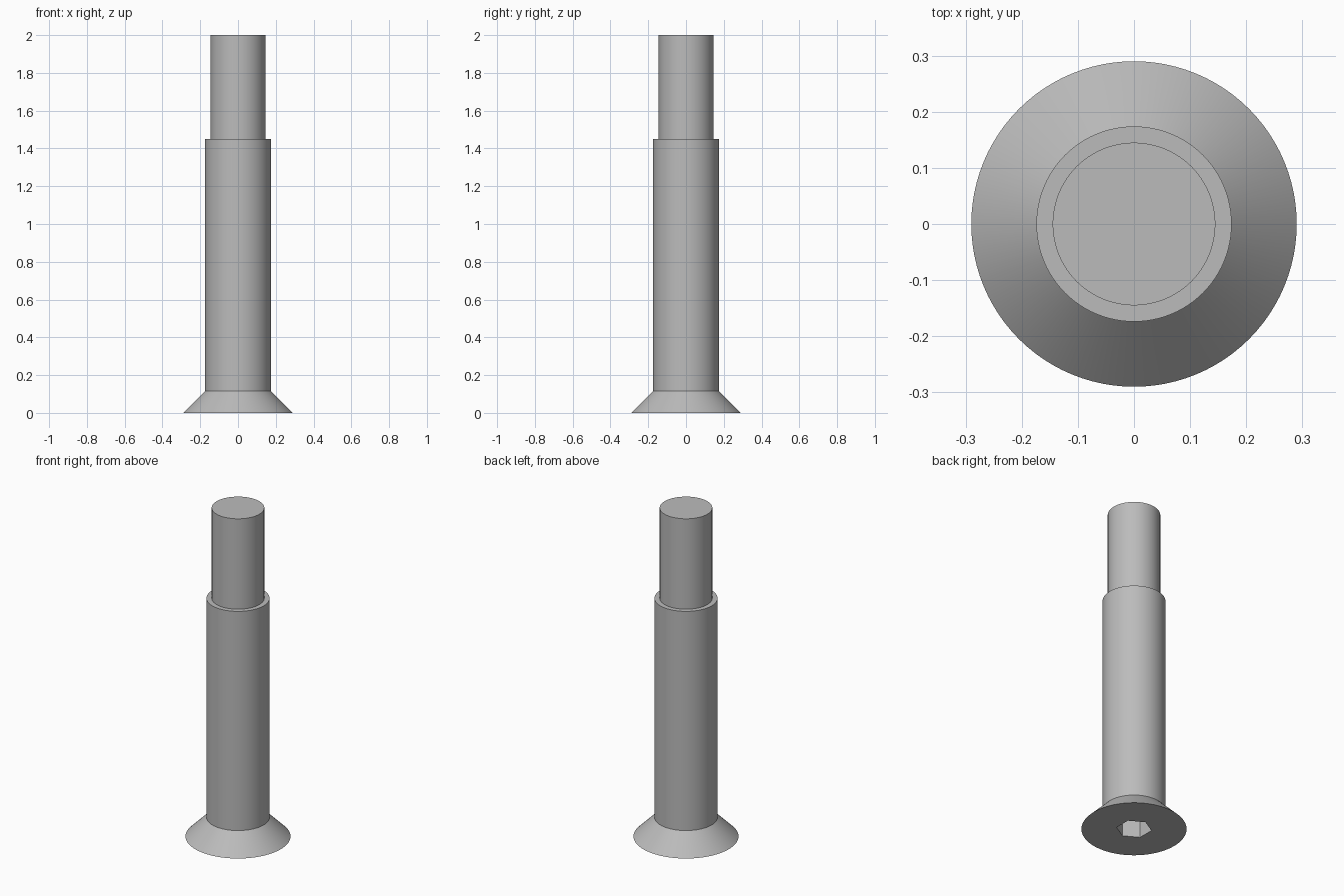
import bpy, bmesh, math
from mathutils import Matrix

cube = bpy.data.objects.get("Cube")
if cube:
    bpy.data.objects.remove(cube, do_unlink=True)

SEGMENTS = 96
HEAD_R, SHOULDER_R, TIP_R = 0.29, 0.174, 0.145
HEAD_H, SHOULDER_TOP, TOTAL_H = 0.116, 1.45, 2.0
SOCKET_R, SOCKET_DEPTH = 0.098, 0.13

steel = bpy.data.materials.new("grey_steel")
steel.use_nodes = True
colour = (0.5, 0.5, 0.5, 1)
steel.diffuse_color = colour
steel.node_tree.nodes["Principled BSDF"].inputs["Base Color"].default_value = colour


def add_object(name, bm):
    bmesh.ops.recalc_face_normals(bm, faces=bm.faces)
    mesh = bpy.data.meshes.new(name)
    bm.to_mesh(mesh)
    bm.free()
    mesh.materials.append(steel)
    obj = bpy.data.objects.new(name, mesh)
    bpy.context.collection.objects.link(obj)
    return obj


# Turned body: countersunk head, shoulder and narrower tip
profile = [(HEAD_R, 0), (SHOULDER_R, HEAD_H), (SHOULDER_R, SHOULDER_TOP),
           (TIP_R, SHOULDER_TOP), (TIP_R, TOTAL_H)]
bm = bmesh.new()
rings = []
for r, z in profile:
    ring = bmesh.ops.create_circle(bm, segments=SEGMENTS, radius=r,
                                   matrix=Matrix.Translation((0, 0, z)))
    rings.append(ring["verts"])
for low, high in zip(rings, rings[1:]):
    for i in range(SEGMENTS):
        j = (i + 1) % SEGMENTS
        bm.faces.new((low[i], low[j], high[j], high[i]))
bm.faces.new(rings[0])
bm.faces.new(rings[-1])
bolt = add_object("shoulder_bolt", bm)

# Hexagonal drive socket cut into the underside of the head
bm = bmesh.new()
bmesh.ops.create_cone(bm, cap_ends=True, segments=6, radius1=SOCKET_R,
                      radius2=SOCKET_R, depth=2 * SOCKET_DEPTH,
                      matrix=Matrix.Rotation(math.radians(30), 4, "Z"))
# Keep a corner of the hexagon on the y axis
if max(v.co.y for v in bm.verts) < SOCKET_R * 0.99:
    bmesh.ops.rotate(bm, verts=bm.verts, matrix=Matrix.Rotation(math.radians(30), 3, "Z"))
cutter = add_object("socket_cutter", bm)
cutter.hide_render = True

cut = bolt.modifiers.new("hex_socket", "BOOLEAN")
cut.operation = "DIFFERENCE"
cut.solver = "EXACT"
cut.object = cutter
bpy.ops.object.select_all(action="DESELECT")
bpy.context.view_layer.objects.active = bolt
bolt.select_set(True)
bpy.ops.object.modifier_apply(modifier=cut.name)
bpy.data.objects.remove(cutter, do_unlink=True)

bpy.ops.object.shade_smooth_by_angle(angle=math.radians(30))
